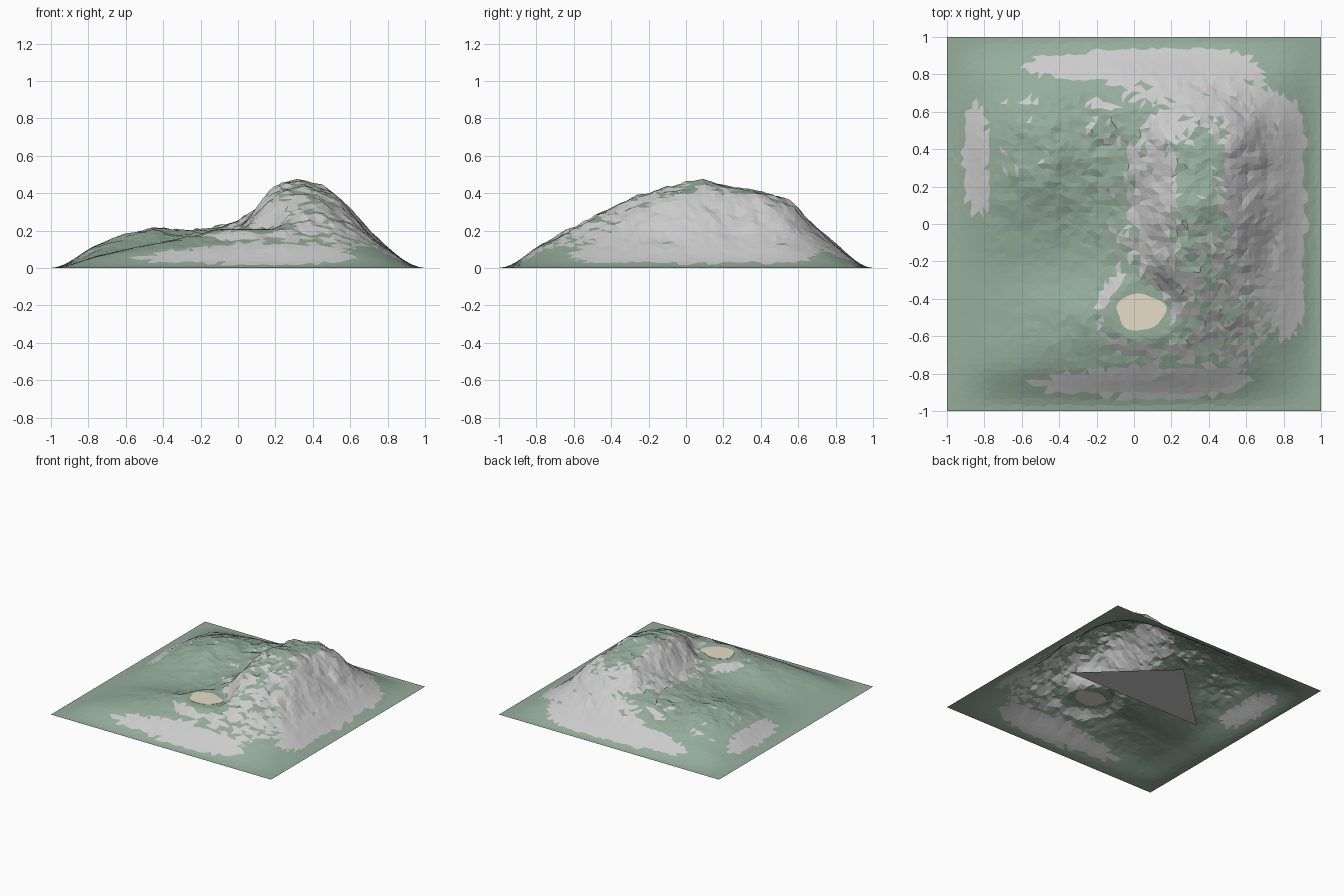
import bpy, bmesh, math, random
from mathutils import Vector, noise

if "Cube" in bpy.data.objects:
    bpy.data.objects.remove(bpy.data.objects["Cube"])

random.seed(4)

# Coarse heights (hundredths), back row to front row, 0.25 apart; border is zero
ROWS = [
    [7, 11, 13, 16, 17, 15, 7],
    [12, 19, 20, 25, 37, 35, 14],
    [12, 20, 18, 24, 43, 39, 15],
    [9, 13, 14, 22, 45, 40, 15],
    [6, 9, 12, 20, 37, 34, 14],
    [6, 12, 17, 19, 26, 25, 12],
    [6, 10, 12, 13, 14, 12, 6],
]
CTRL = [[0] * 9] + [[0] + r + [0] for r in ROWS[::1]] + [[0] * 9]
CTRL.reverse()
BEACH = Vector((0.035, -0.47))
BEACH_Z = 0.205
N = 62


def material(name, rgb):
    m = bpy.data.materials.new(name)
    m.diffuse_color = (*rgb, 1)
    m.use_nodes = True
    m.node_tree.nodes["Principled BSDF"].inputs["Base Color"].default_value = m.diffuse_color
    return m


def spline(values, t):
    """Catmull-Rom through nine samples, mirrored at the ends."""
    i = min(int(t), 7)
    f = t - i
    a, b, c, d = (values[j if 0 <= j <= 8 else (-j if j < 0 else 16 - j)] for j in range(i - 1, i + 3))
    return b + 0.5 * f * (c - a + f * (2 * a - 5 * b + 4 * c - d + f * (3 * (b - c) + d - a)))


def height(x, y):
    u, v = (x + 1) * 4, (y + 1) * 4
    h = max(0, spline([spline(r, u) for r in CTRL], v) / 100)
    # Crags grow with altitude
    p = Vector((x, y, 0.3))
    rough = min(1, h / 0.22) ** 2
    h += rough * (0.022 * noise.noise(p * 6) + 0.014 * noise.noise(p * 13) + 0.012 * noise.noise(p * 29))
    # Level shelf for the sandy patch
    d = (Vector((x, y)) - BEACH).length
    k = min(1, max(0, (0.24 - d) / 0.08))
    return max(0, h + (BEACH_Z - h) * k)


def add_object(name, bm, mats):
    me = bpy.data.meshes.new(name)
    bm.to_mesh(me)
    bm.free()
    for m in mats:
        me.materials.append(m)
    ob = bpy.data.objects.new(name, me)
    bpy.context.collection.objects.link(ob)
    return ob


rock = material("rock", (0.8, 0.8, 0.8))
grass = material("grass", (0.30, 0.42, 0.33))
sand = material("sand", (0.80, 0.73, 0.58))

# Terrain: jittered triangle grid, bare rock where it is steep
bm = bmesh.new()
bmesh.ops.create_grid(bm, x_segments=N, y_segments=N, size=1)
for v in bm.verts:
    if max(abs(v.co.x), abs(v.co.y)) < 0.97:
        v.co.x += random.uniform(-0.009, 0.009)
        v.co.y += random.uniform(-0.009, 0.009)
    v.co.z = height(v.co.x, v.co.y)
bmesh.ops.triangulate(bm, faces=bm.faces)
bm.normal_update()
for f in bm.faces:
    f.material_index = 0 if f.normal.z < 0.885 else 1
add_object("terrain", bm, [rock, grass])

# Sandy patch: thin wavy-edged slab on the shelf
bm = bmesh.new()
ring = []
for i in range(40):
    a = math.tau * i / 40
    w = 1 + 0.06 * math.sin(3 * a + 1) + 0.04 * math.sin(5 * a)
    ring.append(bm.verts.new((BEACH.x + 0.13 * w * math.cos(a), BEACH.y + 0.098 * w * math.sin(a), BEACH_Z - 0.002)))
face = bm.faces.new(ring)
out = bmesh.ops.extrude_face_region(bm, geom=[face], use_keep_orig=True)
for g in out["geom"]:
    if isinstance(g, bmesh.types.BMVert):
        g.co.z += 0.004
bmesh.ops.recalc_face_normals(bm, faces=bm.faces)
add_object("sand_patch", bm, [sand])

# Flat triangle under the hollow terrain
bm = bmesh.new()
bm.faces.new([bm.verts.new(c) for c in ((0.62, 0, 0), (0, 0.58, 0), (-0.62, 0, 0))])
add_object("base_triangle", bm, [])
